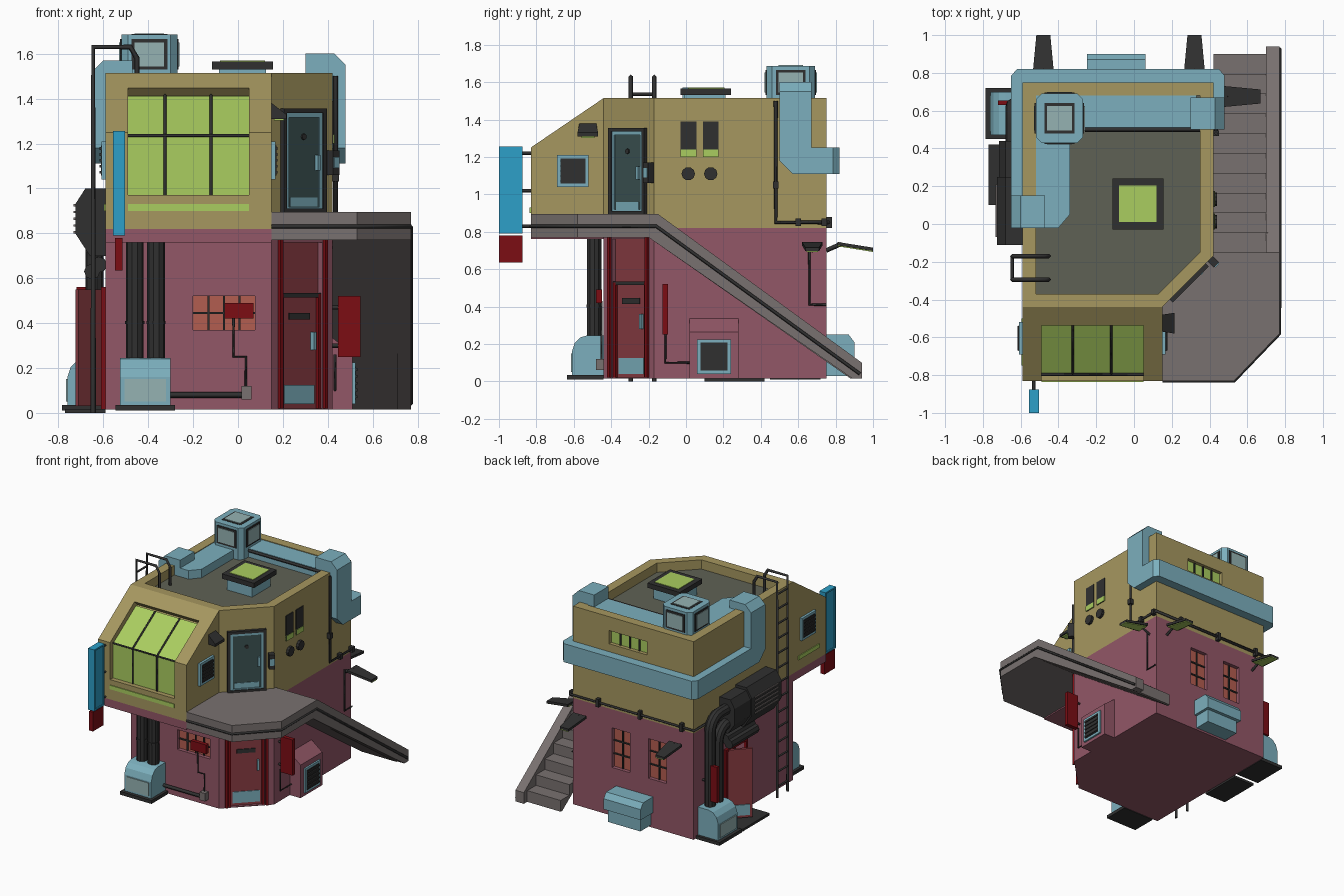
import bpy, bmesh, math
from mathutils import Vector as V

if "Cube" in bpy.data.objects:
    bpy.data.objects.remove(bpy.data.objects["Cube"])

COL = dict(olive=(.38, .31, .115), pink=(.29, .095, .135), blue=(.2, .43, .51), green=(.4, .61, .115),
           dark=(.03, .03, .03), gray=(.19, .165, .16), roof=(.114, .12, .09), red=(.2, .004, .007),
           door=(.25, .045, .055), sign=(.026, .35, .58), teal=(.045, .085, .085), orange=(.45, .11, .08),
           pane=(.3, .45, .45))
MATS = {}
for k, c in COL.items():
    MATS[k] = bpy.data.materials.new(k)
    MATS[k].diffuse_color = (*c, 1)

# Wall frames: origin, along-wall direction, outward direction
r = math.sqrt(.5)
WALL = dict(F=((0, -.44), (1, 0), (0, -1)), G=((0, -.83), (1, 0), (0, -1)), C=((.285, -.305), (r, r), (r, -r)),
            R=((.42, 0), (0, 1), (1, 0)), S=((.15, 0), (0, 1), (1, 0)), B=((0, .75), (1, 0), (0, 1)),
            L=((-.59, 0), (0, 1), (-1, 0)))


def W(f, u, d, z):
    o, a, n = WALL[f]
    return V((o[0] + a[0] * u + n[0] * d, o[1] + a[1] * u + n[1] * d, z))


def loft(name, A, B, mat):
    bm = bmesh.new()
    a = [bm.verts.new(p) for p in A]
    b = [bm.verts.new(p) for p in B]
    bm.faces.new(a)
    bm.faces.new(b)
    for i in range(len(a)):
        j = (i + 1) % len(a)
        bm.faces.new((a[i], a[j], b[j], b[i]))
    bmesh.ops.recalc_face_normals(bm, faces=bm.faces)
    me = bpy.data.meshes.new(name)
    bm.to_mesh(me)
    bm.free()
    me.materials.append(MATS[mat])
    ob = bpy.data.objects.new(name, me)
    bpy.context.collection.objects.link(ob)
    return ob


def prism(name, pts, axis, lo, hi, mat):
    put = {'x': lambda p, t: (t, *p), 'y': lambda p, t: (p[0], t, p[1]), 'z': lambda p, t: (*p, t)}[axis]
    return loft(name, [put(p, lo) for p in pts], [put(p, hi) for p in pts], mat)


def box(name, x0, x1, y0, y1, z0, z1, mat):
    return prism(name, [(x0, y0), (x1, y0), (x1, y1), (x0, y1)], 'z', z0, z1, mat)


def wbox(name, f, u0, u1, z0, z1, d0, d1, mat):
    q = [(u0, z0), (u1, z0), (u1, z1), (u0, z1)]
    return loft(name, [W(f, u, d0, z) for u, z in q], [W(f, u, d1, z) for u, z in q], mat)


def frame(name, f, u0, u1, z0, z1, w, d0, d1, mat):
    wbox(name, f, u0, u0 + w, z0, z1, d0, d1, mat)
    wbox(name, f, u1 - w, u1, z0, z1, d0, d1, mat)
    wbox(name, f, u0 + w, u1 - w, z1 - w, z1, d0, d1, mat)
    wbox(name, f, u0 + w, u1 - w, z0, z0 + w, d0, d1, mat)


def tube(name, pts, rad, mat='dark', res=0):
    cu = bpy.data.curves.new(name, 'CURVE')
    cu.dimensions = '3D'
    cu.bevel_depth, cu.bevel_resolution, cu.use_fill_caps = rad, res, True
    s = cu.splines.new('POLY')
    s.points.add(len(pts) - 1)
    for p, q in zip(s.points, pts):
        p.co = (*q, 1)
    cu.materials.append(MATS[mat])
    ob = bpy.data.objects.new(name, cu)
    bpy.context.collection.objects.link(ob)
    bpy.ops.object.select_all(action='DESELECT')
    ob.select_set(True)
    bpy.context.view_layer.objects.active = ob
    bpy.ops.object.convert(target='MESH')
    if res:
        bpy.ops.object.shade_smooth_by_angle()


def cut(ob, cutter):
    cutter.hide_render = True
    cutter.hide_set(True)
    m = ob.modifiers.new('cut', 'BOOLEAN')
    m.operation, m.object, m.solver = 'DIFFERENCE', cutter, 'EXACT'
    bpy.context.view_layer.objects.active = ob
    bpy.ops.object.modifier_apply(modifier=m.name)
    bpy.data.objects.remove(cutter)


# Building shell, overhang and roof
foot = [(-.59, -.44), (.15, -.44), (.42, -.17), (.42, .75), (-.59, .75)]
lower = prism('lower_storey', foot, 'z', .015, .82, 'pink')
box('overhang_slab', -.59, .15, -.83, -.44, .76, .82, 'pink')
upper = prism('upper_storey', foot, 'z', .82, 1.515, 'olive')
bay = prism('front_bay', [(-.83, .82), (-.83, 1.25), (-.44, 1.515), (-.44, .82)], 'x', -.59, .15, 'olive')
deck = [(-.52, -.37), (.13, -.37), (.35, -.15), (.35, .68), (-.52, .68)]
cut(upper, prism('cutter', deck, 'z', 1.44, 1.6, 'olive'))
prism('roof_deck', deck, 'z', 1.435, 1.445, 'roof')

# Sloping bay window
cut(bay, prism('cutter', [(-.86, .97), (-.86, 1.27), (-.56, 1.47), (-.50, 1.41), (-.79, 1.22), (-.79, .97)], 'x', -.49, .05, 'olive'))
prism('bay_glass', [(-.795, .97), (-.795, 1.23), (-.52, 1.412), (-.5, 1.39), (-.77, 1.2), (-.77, .97)], 'x', -.49, .05, 'green')
for x in (-.325, -.12):
    tube('bay_mullion', [(x, -.797, .97), (x, -.797, 1.235), (x, -.525, 1.415)], .007)
tube('bay_crossbar', [(-.49, -.797, 1.235), (.05, -.797, 1.235)], .007)
wbox('bay_strip_light', 'G', -.49, .05, .9, .93, -.01, .006, 'green')
wbox('side_strip_light', 'L', -.75, -.5, .9, .93, -.01, .006, 'green')

# Recessed windows with bars
def window(ob, f, u0, u1, z0, z1, nu, nz, mat):
    cut(ob, wbox('cutter', f, u0, u1, z0, z1, -.035, .05, mat))
    wbox('window_pane', f, u0, u1, z0, z1, -.05, -.028, mat)
    for i in range(1, nu):
        u = u0 + (u1 - u0) * i / nu
        wbox('window_bar', f, u - .005, u + .005, z0, z1, -.03, -.02, 'dark')
    for i in range(1, nz):
        z = z0 + (z1 - z0) * i / nz
        wbox('window_bar', f, u0, u1, z - .005, z + .005, -.03, -.02, 'dark')

window(lower, 'F', -.2, .075, .37, .52, 4, 2, 'orange')
for u in (.02, -.285):
    window(lower, 'B', u - .075, u + .075, .38, .68, 2, 3, 'orange')
window(upper, 'B', -.2, .12, 1.31, 1.41, 4, 1, 'green')
for u in (-.03, .09):
    wbox('side_window', 'R', u, u + .085, 1.2, 1.39, -.01, .006, 'dark')
    wbox('side_window_glow', 'R', u, u + .085, 1.2, 1.24, 0, .009, 'green')
    tube('round_vent', [W('R', u + .042, -.01, 1.11), W('R', u + .042, .02, 1.11)], .036, 'dark', 3)

# Louvred vents
def grille(f, u0, u1, z0, z1, d):
    wbox('grille_frame', f, u0, u1, z0, z1, d, d + .018, 'blue')
    wbox('grille_back', f, u0 + .018, u1 - .018, z0 + .018, z1 - .018, d, d + .021, 'dark')
    for i in range(5):
        z = z0 + .032 + (z1 - z0 - .064) * i / 4
        wbox('grille_slat', f, u0 + .02, u1 - .02, z - .006, z + .006, d, d + .027, 'dark')

for f in 'SL':
    grille(f, -.69, -.52, 1.04, 1.21, 0)
prism('side_vent_hood', [(.4, .015), (.51, .015), (.51, .265), (.42, .335), (.4, .335)], 'y', .02, .28, 'pink')
grille('R', .06, .24, .04, .225, .085)
loft('side_lamp', [W('S', u, 0, z) for u, z in ((-.57, 1.31), (-.48, 1.31), (-.48, 1.38), (-.57, 1.38))],
     [W('S', u, .065, z) for u, z in ((-.58, 1.31), (-.47, 1.31), (-.47, 1.33), (-.58, 1.33))], 'dark')
wbox('side_lamp_glow', 'S', -.56, -.49, 1.302, 1.312, .01, .055, 'green')

# Corner doors
cut(lower, wbox('cutter', 'C', -.13, .13, .02, .76, -.04, .05, 'pink'))
for s in (-1, 1):
    wbox('door_post', 'C', s * .15, s * .132, .02, .77, -.04, .015, 'red')
    wbox('door_jamb', 'C', s * .125, s * .108, .02, .53, -.04, -.005, 'red')
wbox('door_lintel', 'C', -.125, .125, .515, .535, -.04, -.005, 'dark')
wbox('transom', 'C', -.13, .13, .53, .76, -.05, -.03, 'door')
wbox('lower_door', 'C', -.108, .108, .02, .52, -.05, -.02, 'door')
wbox('door_slot', 'C', -.065, .065, .415, .445, -.03, -.014, 'dark')
wbox('door_kick_plate', 'C', -.095, .095, .04, .125, -.03, -.015, 'blue')
wbox('door_handle', 'C', .075, .09, .28, .36, -.03, .0, 'blue')
frame('upper_door_frame', 'C', -.135, .135, .89, 1.355, .02, -.01, .022, 'dark')
frame('upper_door_trim', 'C', -.115, .115, .9, 1.335, .018, -.01, .015, 'blue')
wbox('upper_door', 'C', -.1, .1, .9, 1.32, -.01, .008, 'teal')
wbox('upper_kick_plate', 'C', -.085, .085, .92, .96, 0, .012, 'blue')
wbox('upper_handle', 'C', .075, .092, 1.08, 1.15, 0, .025, 'blue')
tube('peephole', [W('C', 0, .005, 1.23), W('C', 0, .016, 1.23)], .014, 'dark', 2)
wbox('intercom', 'C', .15, .19, 1.06, 1.17, 0, .045, 'dark')
wbox('intercom_face', 'C', .155, .185, 1.09, 1.14, .04, .05, 'blue')

# Walkway and stairs
prism('walkway', [(.15, -.83), (.53, -.83), (.77, -.58), (.77, -.16), (.42, -.16), (.15, -.43)], 'z', .77, .895, 'gray')
steps = [(-.2, .77), (-.2, .895), (-.15, .895)]
for i in range(10):
    z = .9 - .08 * (i + 1)
    steps += [(-.15 + .105 * i, z), (-.15 + .105 * (i + 1), z)]
prism('stairs', steps + [(.9, .015), (.88, .015)], 'x', .42, .71, 'gray')
prism('stair_stringer', [(-.2, .77), (-.2, .895), (-.15, .895), (.94, .1), (.94, .015), (.89, .015)], 'x', .7, .77, 'gray')
tube('walkway_trim', [(.15, -.831, .83), (.53, -.831, .83), (.771, -.58, .83), (.771, -.16, .83), (.771, .93, .04)], .009)

# Roof and wall ducting
prism('back_duct', [(-.65, .75), (-.65, .785), (-.62, .82), (.45, .82), (.48, .785), (.48, .75)], 'z', 1.11, 1.25, 'blue')
for y0, xa, xb, s in ((.5, .42, .48, 1), (-.02, -.59, -.65, -1)):
    y1 = y0 + .17
    prism('riser_duct', [(y0, 1.5), (y0, 1.18), (y0 + .07, 1.11), (.76, 1.11), (.76, 1.25), (y1, 1.25), (y1, 1.5)], 'x', xa, xb, 'blue')
    top = 1.6 if s > 0 else 1.57
    prism('parapet_duct', [(xa - s * .12, 1.44), (xa - s * .12, top), (xb - s * .05, top), (xb, top - .05), (xb, 1.5), (xa, 1.5)], 'y', y0, y1, 'blue')
prism('roof_duct_left', [(-.52, -.02), (-.4, -.02), (-.34, .05), (-.34, .44), (-.27, .51), (.33, .51), (.33, .68), (-.52, .68)], 'z', 1.44, 1.51, 'blue')
tube('roof_duct_clip', [(-.26, .5, 1.5), (.35, .5, 1.5)], .012)

# Roof cowl with framed panes
c = .03
prism('cowl', [(-.52 + c, .43), (-.27 - c, .43), (-.27, .43 + c), (-.27, .69 - c), (-.27 - c, .69), (-.52 + c, .69), (-.52, .69 - c), (-.52, .43 + c)], 'z', 1.44, 1.685, 'blue')
for e, m, q in ((0, 'dark', .0), (.014, 'pane', .004)):
    box('cowl_pane_y', -.475 + e, -.315 - e, .424 - q, .696 + q, 1.53 + e, 1.665 - e, m)
    box('cowl_pane_x', -.526 - q, -.264 + q, .48 + e, .64 - e, 1.53 + e, 1.665 - e, m)
    box('cowl_pane_top', -.475 + e, -.315 - e, .48 + e, .64 - e, 1.6, 1.687 + q, m)

# Skylight
box('skylight_base', -.085, .125, -.01, .21, 1.44, 1.53, 'blue')
box('skylight_rim', -.115, .155, -.03, .24, 1.53, 1.566, 'dark')
box('skylight_glass', -.08, .12, .01, .205, 1.53, 1.57, 'green')

# Ladder with roof hoops
for y in (-.295, -.17):
    tube('ladder_rail', [(-.645, y, 0), (-.645, y, 1.63), (-.48, y, 1.63), (-.45, y, 1.58), (-.45, y, 1.44)], .012)
for i in range(14):
    tube('ladder_rung', [(-.645, -.295, .08 + i * .112), (-.645, -.17, .08 + i * .112)], .009)

# Ground cooling units with exhaust pipes
def cooler(f, u0, u1):
    p = [(0, .03), (.17, .03), (.17, .16), (.155, .205), (.125, .235), (.09, .245), (0, .245)]
    loft('cooler', [W(f, u0, d, z) for d, z in p], [W(f, u1, d, z) for d, z in p], 'blue')
    wbox('cooler_base', f, u0 - .02, u1 + .02, .01, .035, 0, .195, 'dark')
    wbox('cooler_panel', f, u0 + .02, u1 - .02, .05, .15, .1, .176, 'pane')

cooler('F', -.525, -.3)
cooler('L', .47, .7)
for x in (-.46, -.365):
    tube('front_pipe', [(x, -.49, .22), (x, -.49, .77)], .04, 'dark', 3)
    tube('front_pipe_collar', [(x, -.49, .395), (x, -.49, .41)], .043, 'dark', 3)
for y, zt in ((.535, .79), (.625, .9)):
    arc = [(-.64, y - .1 + .1 * math.cos(t * math.pi / 10), zt - .1 + .1 * math.sin(t * math.pi / 10)) for t in range(6)]
    tube('side_pipe', [(-.64, y, .22)] + arc + [(-.64, .3, zt)], .04, 'dark', 3)
prism('wall_fan_box', [(-.59, .7), (-.66, .7), (-.725, .8), (-.725, .93), (-.68, 1), (-.59, 1)], 'y', -.11, .25, 'dark')
prism('wall_fan_collar', [(-.59, .72), (-.66, .72), (-.715, .8), (-.715, .92), (-.68, .98), (-.59, .98)], 'y', .25, .44, 'dark')
for i in range(5):
    wbox('fan_louvre', 'L', -.07, .21, .8 + i * .03, .81 + i * .03, .1, .142, 'gray')
wbox('back_unit_lower', 'B', -.23, .04, .03, .13, 0, .125, 'blue')
loft('back_unit_upper', [W('B', -.25, d, z) for d, z in ((0, .13), (.15, .13), (.15, .21), (.12, .25), (0, .25))],
     [W('B', .06, d, z) for d, z in ((0, .13), (.15, .13), (.15, .21), (.12, .25), (0, .25))], 'blue')

# Side entrance with half-open leaf
cut(lower, wbox('cutter', 'L', .15, .37, .02, .55, -.08, .05, 'pink'))
wbox('side_door_void', 'L', .15, .37, .02, .55, -.09, -.07, 'dark')
frame('side_door_frame', 'L', .13, .39, .015, .56, .02, -.02, .02, 'red')
leaf = [(-.6, .37), (-.725, .24), (-.71, .225), (-.585, .355)]
prism('side_door_leaf', leaf, 'z', .03, .55, 'door')
prism('side_door_kick', [(-.617, .362), (-.717, .258), (-.711, .252), (-.611, .356)], 'z', .05, .13, 'blue')
wbox('side_door_mat', 'L', .1, .42, 0, .018, 0, .18, 'dark')
for d, z in ((.03, .66), (.06, .63)):
    tube('rolled_awning', [W('L', .1, d, z), W('L', .42, d, z)], .036, 'dark', 2)

# Blank signs on brackets
wbox('tall_sign', 'G', -.55, -.51, .79, 1.255, .045, .17, 'sign')
frame('tall_sign_rim', 'R', -1, -.875, .79, 1.255, .012, -.976, -.924, 'sign')
wbox('small_sign', 'G', -.548, -.515, .635, .78, .045, .17, 'red')
for z in (.83, 1.02, 1.22):
    tube('sign_bracket', [(-.53, -.82, z), (-.53, -.88, z)], .009)
wbox('corner_sign', 'R', -.125, -.095, .25, .52, .025, .125, 'red')
for z in (.3, .47):
    tube('corner_sign_bracket', [W('R', -.11, 0, z), W('R', -.11, .04, z)], .01)
wbox('window_sign', 'F', -.06, .07, .42, .49, .01, .04, 'red')
wbox('side_sign', 'L', .63, .655, .29, .56, .055, .13, 'red')
tube('side_sign_bracket', [W('L', .642, 0, .43), W('L', .642, .06, .43)], .01)

# Bracket lamps
def lamp(f, u):
    q = [(u - .055, .06), (u + .055, .06), (u + .037, .25), (u - .037, .25)]
    z = lambda d: .755 - d * .16
    loft('lamp_shade', [W(f, a, d, z(d)) for a, d in q], [W(f, a, d, z(d) - .018) for a, d in q], 'dark')
    loft('lamp_glow', [W(f, u + (a - u) * .8, d, z(d) - .016) for a, d in q], [W(f, u + (a - u) * .8, d, z(d) - .023) for a, d in q], 'green')
    tube('lamp_arm', [W(f, u, 0, .7), W(f, u, .08, .735)], .012)

for f, u in (('B', -.48), ('B', .32), ('R', .675)):
    lamp(f, u)

# Conduits and junction boxes
tube('wall_conduit', [(.435, .48, 1.5), (.435, .48, .85), (.435, .765, .85), (-.605, .765, .85), (-.605, .6, .85)], .011)
tube('lamp_conduit', [W('R', .66, .01, .72), W('R', .66, .01, .41), W('R', .75, .01, .41)], .007)
for y, z in ((.48, 1.05), (.6, .85), (.74, .85)):
    wbox('conduit_clip', 'R', y - .015, y + .015, z - .02, z + .02, 0, .03, 'dark')
for x in (-.5, -.15, .2):
    wbox('conduit_clip', 'B', x - .012, x + .012, .82, .88, 0, .03, 'dark')
tube('sign_cable', [W('F', -.02, .012, .43), W('F', -.02, .012, .25), W('F', .035, .012, .25), W('F', .035, .012, .1)], .006)
tube('cooler_pipe', [W('F', -.3, .02, .08), W('F', .03, .02, .08)], .014)
wbox('junction_box', 'F', .015, .06, .06, .12, 0, .04, 'gray')
tube('corner_cable', [W('R', -.11, .012, .26), W('R', -.11, .012, .1), W('R', .03, .012, .1)], .006)

for m in bpy.data.materials:
    if m.users and not m.is_grease_pencil:
        m.use_nodes = True
        m.node_tree.nodes["Principled BSDF"].inputs["Base Color"].default_value = m.diffuse_color
